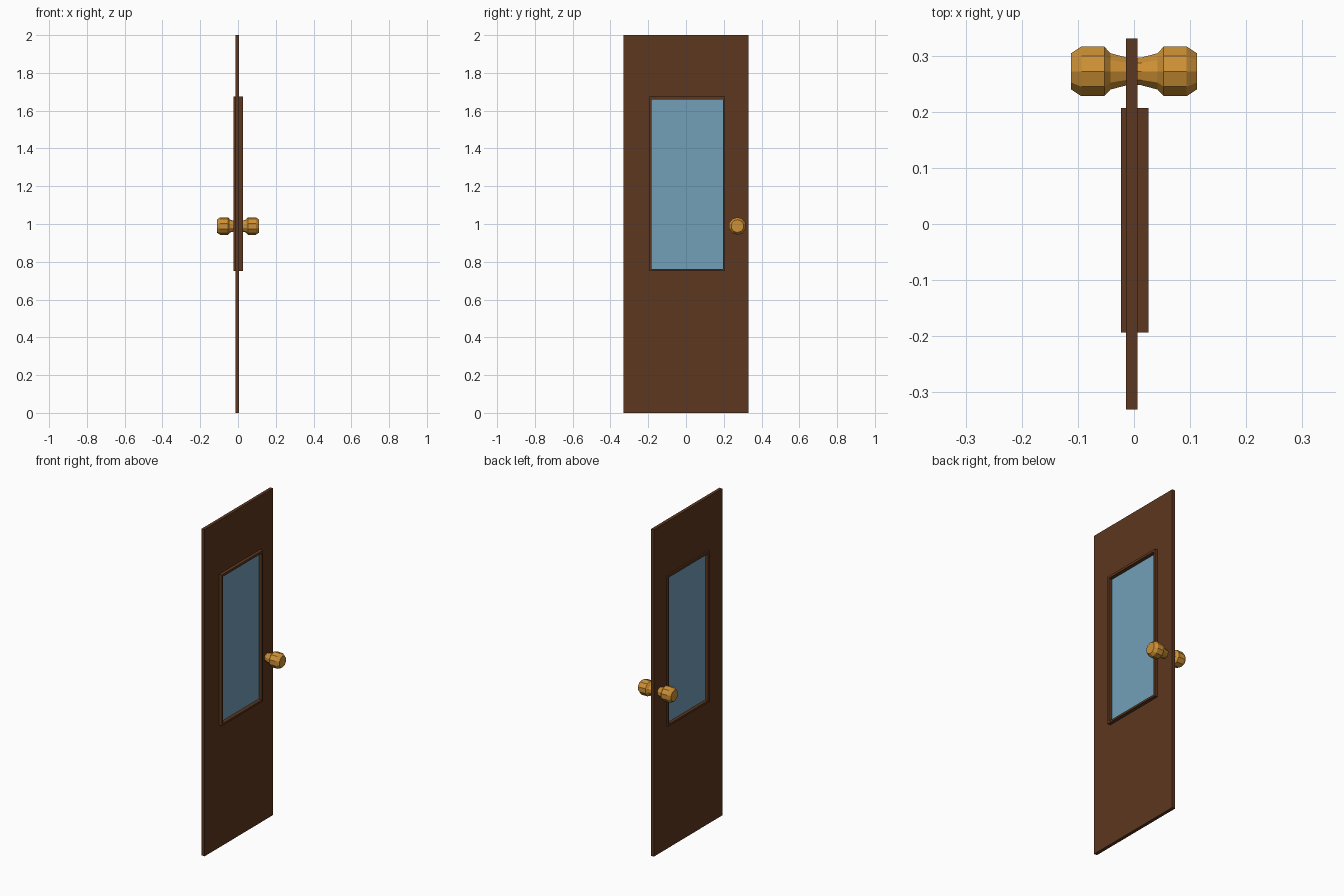
import bpy, bmesh
from math import sin, cos, pi

if "Cube" in bpy.data.objects:
    bpy.data.objects.remove(bpy.data.objects["Cube"])


def material(name, rgb):
    m = bpy.data.materials.new(name)
    m.diffuse_color = (*rgb, 1)
    m.use_nodes = True
    m.node_tree.nodes["Principled BSDF"].inputs["Base Color"].default_value = m.diffuse_color
    return m


wood = material("dark_wood", (0.107, 0.038, 0.014))
pane = material("window_glass", (0.17, 0.35, 0.48))
brass = material("brass", (0.61, 0.28, 0.035))


def finish(name, bm, mat):
    bmesh.ops.recalc_face_normals(bm, faces=bm.faces)
    me = bpy.data.meshes.new(name)
    bm.to_mesh(me)
    bm.free()
    me.materials.append(mat)
    ob = bpy.data.objects.new(name, me)
    bpy.context.collection.objects.link(ob)
    return ob


def sweep(name, rings, mat, closed):
    """Join rings of points with quads; close into a loop or cap both ends."""
    bm = bmesh.new()
    vs = [[bm.verts.new(p) for p in ring] for ring in rings]
    n, m = len(vs), len(vs[0])
    for i in range(n if closed else n - 1):
        a, b = vs[i], vs[(i + 1) % n]
        for j in range(m):
            k = (j + 1) % m
            bm.faces.new((a[j], a[k], b[k], b[j]))
    if not closed:
        bm.faces.new(vs[0])
        bm.faces.new(vs[-1])
    return finish(name, bm, mat)


def rect(x, r):
    y0, y1, z0, z1 = r
    return [(x, y0, z0), (x, y1, z0), (x, y1, z1), (x, y0, z1)]


def frame(name, x0, x1, outer, inner, mat):
    rings = [rect(x0, outer), rect(x1, outer), rect(x1, inner), rect(x0, inner)]
    return sweep(name, rings, mat, True)


window_outer = (-0.193, 0.207, 0.75, 1.674)
window_inner = (-0.182, 0.195, 0.762, 1.66)

# Door leaf with window opening, raised window trim, glass pane
frame("door_panel", -0.014, 0.006, (-0.331, 0.331, 0, 2), window_outer, wood)
frame("window_frame", -0.023, 0.026, window_outer, window_inner, wood)
sweep("window_glass", [rect(-0.004, window_inner), rect(0.004, window_inner)], pane, False)

# Ten-sided door knobs on both faces: (distance from door centre, radius)
profile = [(0.0, 0.025), (0.013, 0.026), (0.042, 0.034),
           (0.053, 0.0465), (0.094, 0.0465), (0.112, 0.034)]
for name, side in (("knob_right", 1), ("knob_left", -1)):
    rings = [[(side * d, 0.272 + r * sin(2 * pi * i / 10), 0.989 + r * cos(2 * pi * i / 10))
              for i in range(10)] for d, r in profile]
    sweep(name, rings, brass, False)
